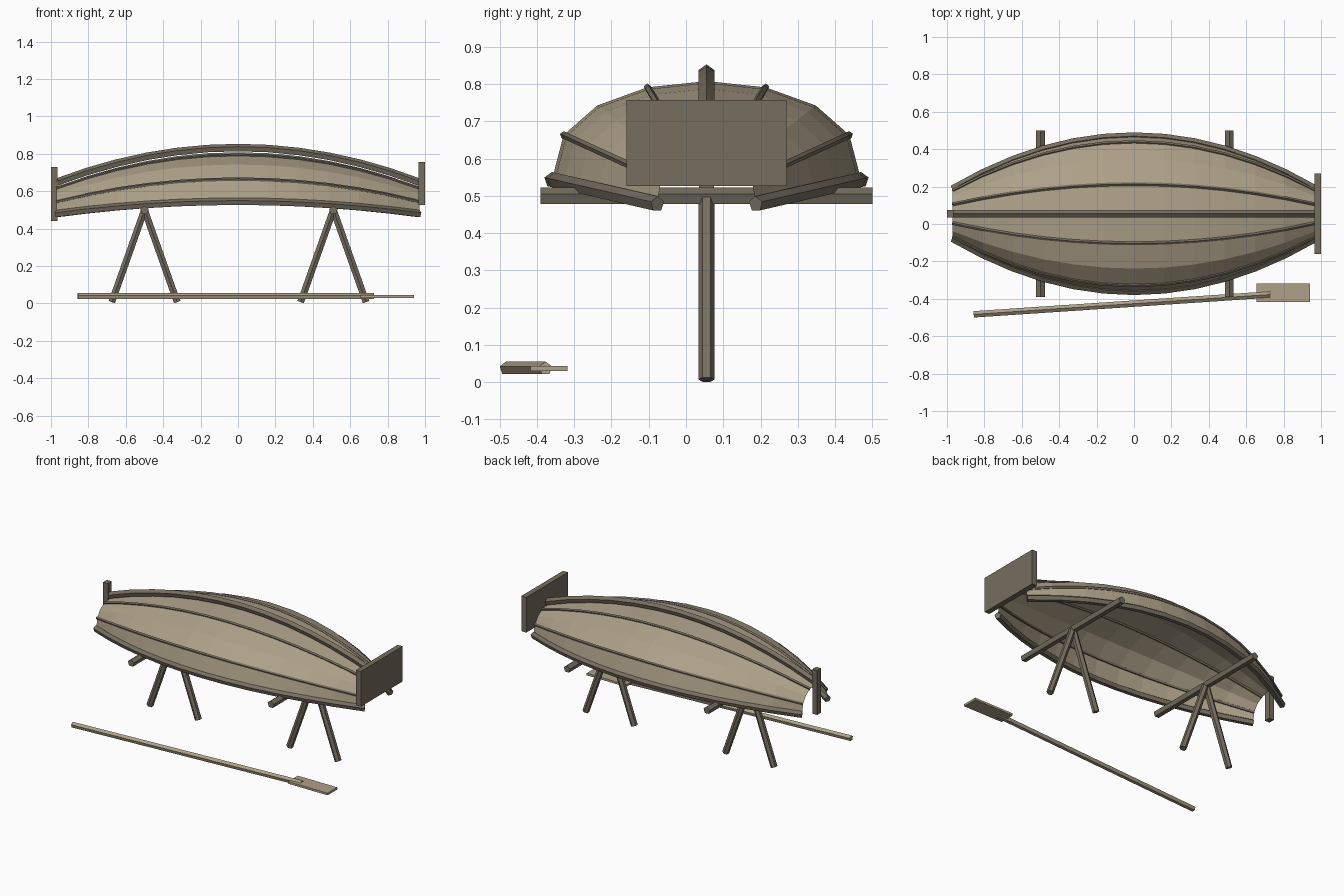
import bpy, bmesh, math
from mathutils import Vector

if "Cube" in bpy.data.objects:
    bpy.data.objects.remove(bpy.data.objects["Cube"])

CY = 0.055      # centre line of the boat
HALF = 0.97     # half length of the hull
STATIONS = 12


def material(name, rgb):
    m = bpy.data.materials.new(name)
    m.diffuse_color = (*rgb, 1)
    m.use_nodes = True
    m.node_tree.nodes["Principled BSDF"].inputs["Base Color"].default_value = m.diffuse_color
    return m


PLANK = material("pale weathered plank", (0.42, 0.355, 0.25))
TIMBER = material("dark timber", (0.18, 0.155, 0.115))


def finish(name, bm, mat, fix_normals=True):
    if fix_normals:
        bmesh.ops.recalc_face_normals(bm, faces=bm.faces[:])
    me = bpy.data.meshes.new(name)
    bm.to_mesh(me)
    bm.free()
    me.materials.append(mat)
    ob = bpy.data.objects.new(name, me)
    bpy.context.collection.objects.link(ob)
    return ob


def box(name, lo, hi, mat):
    bm = bmesh.new()
    bmesh.ops.create_cube(bm, size=1)
    for v in bm.verts:
        v.co = [(a + b) / 2 + c * (b - a) for a, b, c in zip(lo, hi, v.co)]
    return finish(name, bm, mat)


def tube(name, points, r, mat, sides=5, up=(0, 0, 1)):
    """Low-sided capped pole swept along points, one edge facing up."""
    bm = bmesh.new()
    pts = [Vector(p) for p in points]
    rings = []
    for i, p in enumerate(pts):
        t = (pts[min(i + 1, len(pts) - 1)] - pts[max(i - 1, 0)]).normalized()
        side = t.cross(Vector(up)).normalized()
        top = side.cross(t)
        angles = [math.pi / 2 + math.tau * k / sides for k in range(sides)]
        rings.append([bm.verts.new(p + r * (math.cos(a) * side + math.sin(a) * top))
                      for a in angles])
    for a, b in zip(rings, rings[1:]):
        for k in range(sides):
            n = (k + 1) % sides
            bm.faces.new((a[k], a[n], b[n], b[k]))
    bm.faces.new(rings[0])
    bm.faces.new(rings[-1])
    return finish(name, bm, mat)


def hull_point(s, angle):
    """Point on the upturned hull: s from -1 to 1 lengthwise, angle 0 to pi across."""
    q = s * s
    width = 0.415 - 0.283 * q
    rim = 0.543 - 0.065 * q
    depth = 0.265 - 0.12 * q
    z = rim + depth * max(math.sin(angle), 0) ** 0.82
    return Vector((s * HALF, CY + width * math.cos(angle), z))


S = [-1 + 2 * i / STATIONS for i in range(STATIONS + 1)]

# Hull shell, open at both ends and underneath
bm = bmesh.new()
grid = [[bm.verts.new(hull_point(s, math.pi * j / 8)) for j in range(9)] for s in S]
for a, b in zip(grid, grid[1:]):
    for j in range(8):
        bm.faces.new((a[j], b[j], b[j + 1], a[j + 1]))
finish("hull", bm, PLANK, False)

# Keel, gunwales and plank seams follow the hull
tube("keel", [hull_point(s, math.pi / 2) + Vector((0, 0, 0.023)) for s in S], 0.022, TIMBER)
for label, flip in (("left", 0), ("right", 1)):
    for part, step, r in (("gunwale", 0, 0.021), ("lower_seam", 1, 0.01),
                          ("upper_seam", 3, 0.01)):
        a = math.pi * (8 - step if flip else step) / 8
        tube(f"{label}_{part}", [hull_point(s, a) for s in S], r, TIMBER)

# Bow post and transom board
box("bow_post", (-1.0, 0.035, 0.44), (-0.965, 0.075, 0.73), TIMBER)
box("transom", (0.965, -0.16, 0.527), (1.0, 0.27, 0.757), TIMBER)

# Two trestles
for label, x in (("bow", -0.5), ("stern", 0.51)):
    tube(f"{label}_trestle_bar", [(x, -0.39, 0.498), (x, 0.5, 0.498)], 0.024, TIMBER)
    for side, d in (("fore", -0.175), ("aft", 0.175)):
        tube(f"{label}_trestle_{side}_leg", [(x, CY, 0.5), (x + d, CY, 0.007)],
             0.021, TIMBER, 6, (0, -1, 0))

# Oar lying on the ground
tube("oar_shaft", [(-0.857, -0.483, 0.037), (0.727, -0.377, 0.037)], 0.018, PLANK)
box("oar_blade", (0.655, -0.418, 0.03), (0.94, -0.318, 0.044), PLANK)
